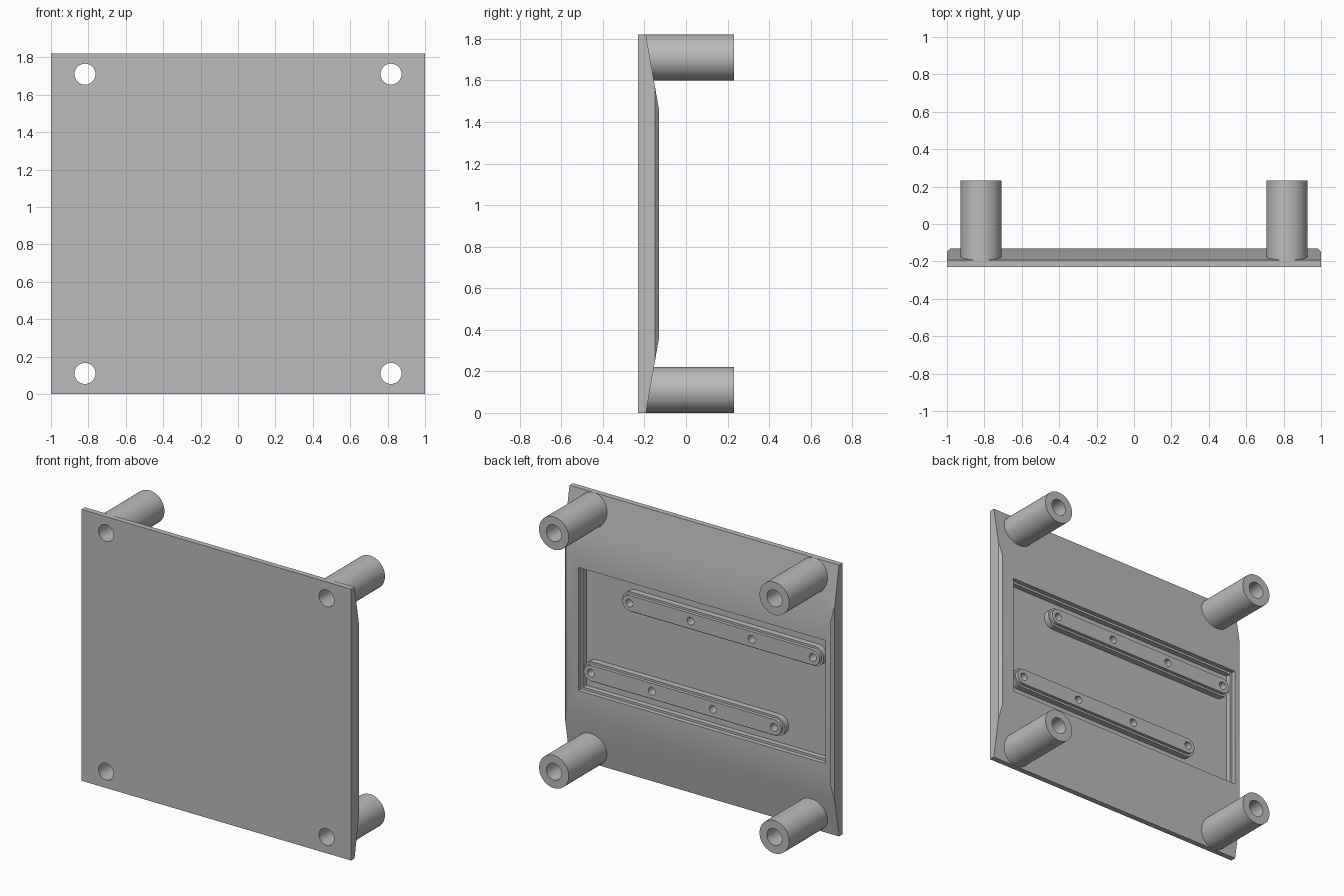
import bpy, bmesh, math
from mathutils import Vector

default = bpy.data.objects.get("Cube")
if default:
    bpy.data.objects.remove(default, do_unlink=True)

grey = bpy.data.materials.new("plain grey")
grey.use_nodes = True
colour = (0.5, 0.5, 0.5, 1)
grey.diffuse_color = colour
grey.node_tree.nodes["Principled BSDF"].inputs["Base Color"].default_value = colour

BACK = -0.13      # raised rear surface
FLOOR = -0.195    # recess floor
MID_Z = 0.91


def finish(name, bm):
    bmesh.ops.recalc_face_normals(bm, faces=bm.faces)
    mesh = bpy.data.meshes.new(name)
    bm.to_mesh(mesh)
    bm.free()
    mesh.materials.append(grey)
    ob = bpy.data.objects.new(name, mesh)
    bpy.context.collection.objects.link(ob)
    return ob


def prism(name, points, offset):
    """Extrude a closed outline of 3D points along an offset."""
    bm = bmesh.new()
    face = bm.faces.new([bm.verts.new(p) for p in points])
    out = bmesh.ops.extrude_face_region(bm, geom=[face])
    verts = [g for g in out["geom"] if isinstance(g, bmesh.types.BMVert)]
    bmesh.ops.translate(bm, verts=verts, vec=offset)
    return finish(name, bm)


def pill(name, x0, x1, z, r, y0, y1, steps=24):
    """Rounded bar along x; with x0 == x1 it is a cylinder along y."""
    pts = []
    for cx, start in ((x1, -math.pi / 2), (x0, math.pi / 2)):
        for i in range(steps + (x0 != x1)):
            a = start + math.pi * i / steps
            pts.append((cx + r * math.cos(a), y0, z + r * math.sin(a)))
    return prism(name, pts, (0, y1 - y0, 0))


def block(name, x0, x1, z0, z1, y0, y1):
    return prism(name, [(x0, y0, z0), (x1, y0, z0), (x1, y0, z1), (x0, y0, z1)],
                 (0, y1 - y0, 0))


def cut(ob, cutters):
    bpy.context.view_layer.objects.active = ob
    for c in cutters:
        mod = ob.modifiers.new("cut", "BOOLEAN")
        mod.operation = "DIFFERENCE"
        mod.solver = "EXACT"
        mod.object = c
        bpy.ops.object.modifier_apply(modifier=mod.name)


def smooth(ob):
    bpy.ops.object.select_all(action="DESELECT")
    ob.select_set(True)
    bpy.context.view_layer.objects.active = ob
    bpy.ops.object.shade_smooth_by_angle(angle=math.radians(30))


cutters, parts = [], []

# Panel: sloped profile swept across the width
profile = [(-0.23, 0), (-0.193, 0), (BACK, 0.36), (BACK, 1.46), (-0.193, 1.82), (-0.23, 1.82)]
panel = prism("panel", [(-1, y, z) for y, z in profile], (2, 0, 0))

# Chamfer both side edges of the raised area
bm = bmesh.new()
bm.from_mesh(panel.data)
for side in (-1, 1):
    out = bmesh.ops.bisect_plane(
        bm, geom=bm.verts[:] + bm.edges[:] + bm.faces[:],
        plane_co=(side, BACK - 0.018, 0), plane_no=Vector((side, 1, 0)), clear_outer=True)
    edges = [g for g in out["geom_cut"] if isinstance(g, bmesh.types.BMEdge)]
    bmesh.ops.edgeloop_fill(bm, edges=edges)
bmesh.ops.recalc_face_normals(bm, faces=bm.faces)
bm.to_mesh(panel.data)
bm.free()

# Stepped rear recess
recess = [block("recess_rim_cutter", -0.945, 0.89, 0.497, 1.323, BACK - 0.03, 0),
          block("recess_floor_cutter", -0.93, 0.875, 0.512, 1.308, FLOOR, 0.01)]
cutters += recess
cut(panel, recess)

# Corner posts with holes running through the panel
for x in (-0.818, 0.818):
    for z in (0.11, 1.71):
        name = ("left" if x > 0 else "right") + ("_upper" if z > 1 else "_lower")
        post = pill(name + "_post", x, x, z, 0.11, -0.215, 0.232)
        drill = pill(name + "_drill", x, x, z, 0.056, -0.3, 0.3)
        cutters.append(drill)
        cut(post, [drill])
        cut(panel, [drill])
        parts.append(post)

# Two stepped mounting bars, each with four blind holes
for name, x0, x1, z in (("upper", -0.847, 0.513, MID_Z + 0.273),
                        ("lower", -0.56, 0.80, MID_Z - 0.273)):
    base = pill(name + "_bar_base", x0, x1, z, 0.066, FLOOR - 0.015, BACK - 0.025)
    top = pill(name + "_bar_top", x0, x1, z, 0.052, BACK - 0.035, BACK - 0.003)
    drills = []
    for i in range(4):
        x = x0 + (x1 - x0) * i / 3
        drills.append(pill(name + "_hole_drill", x, x, z, 0.026, FLOOR + 0.005, 0, 12))
    cut(base, drills)
    cut(top, drills)
    cutters += drills
    parts += [base, top]

for ob in parts + [panel]:
    smooth(ob)
for c in cutters:
    bpy.data.objects.remove(c, do_unlink=True)
